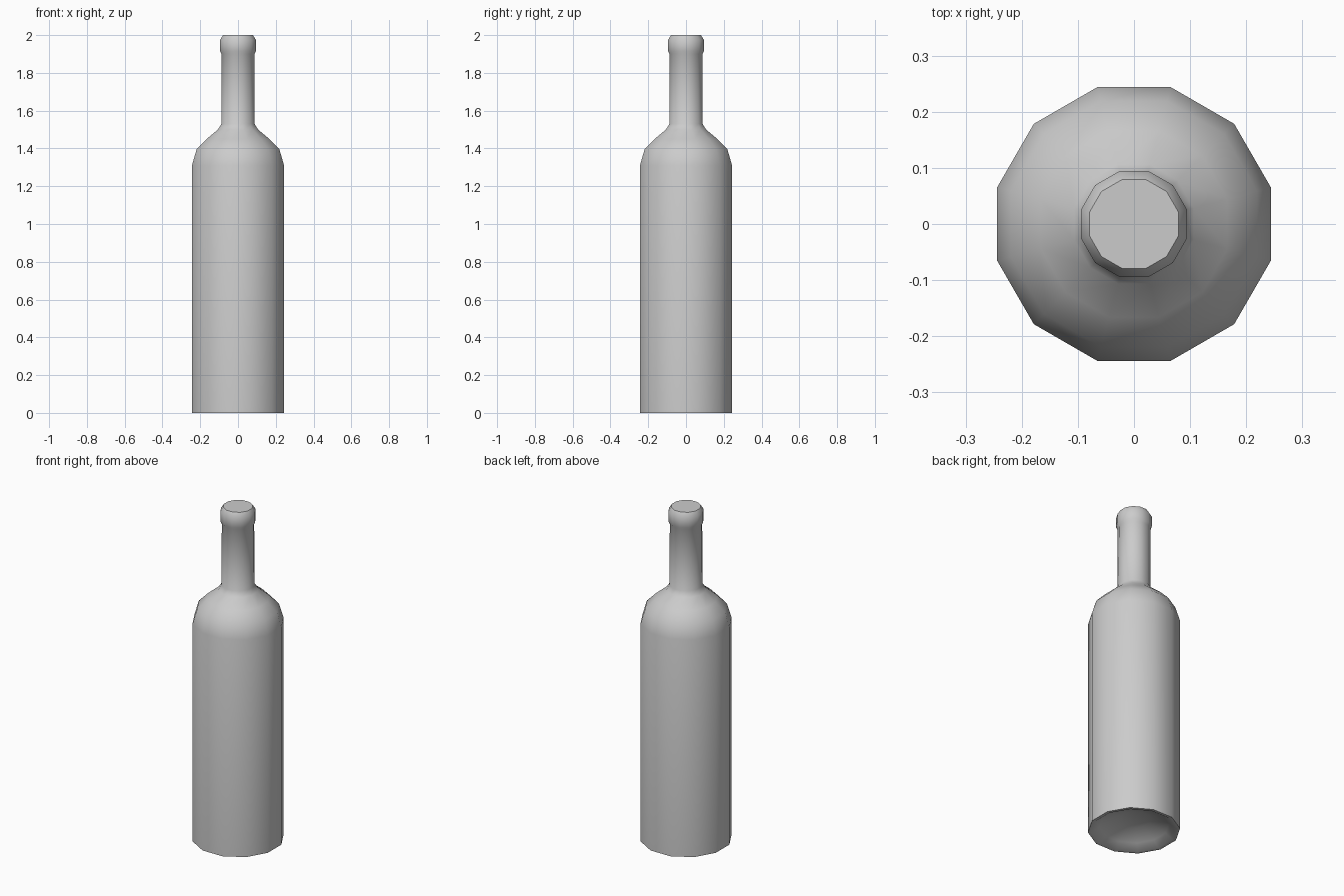
import bpy, bmesh, math

cube = bpy.data.objects.get("Cube")
if cube:
    bpy.data.objects.remove(cube, do_unlink=True)

SIDES = 12

glass = bpy.data.materials.new("grey glass")
glass.use_nodes = True
colour = (0.6, 0.6, 0.6, 1)
glass.diffuse_color = colour
glass.node_tree.nodes["Principled BSDF"].inputs["Base Color"].default_value = colour

# Radius and height, from the hollow base to the mouth
profile = [
    (0.09, 0.07), (0.19, 0.03), (0.235, 0.0),             # hollow base
    (0.2525, 0.0), (0.2525, 1.31),                        # body
    (0.227, 1.395), (0.172, 1.45), (0.11, 1.5),           # shoulder
    (0.091, 1.53), (0.09, 1.9),                           # neck
    (0.098, 1.915), (0.098, 1.975), (0.082, 2.0),         # lip
]


def lathe(name, points):
    """Turn a profile around z and close both ends."""
    bm = bmesh.new()
    rings = []
    for r, z in points:
        angles = [math.tau * (i + 0.5) / SIDES for i in range(SIDES)]
        rings.append([bm.verts.new((r * math.cos(a), r * math.sin(a), z)) for a in angles])
    for low, high in zip(rings, rings[1:]):
        for i in range(SIDES):
            j = (i + 1) % SIDES
            bm.faces.new((low[i], low[j], high[j], high[i]))
    bm.faces.new(rings[0][::-1])
    bm.faces.new(rings[-1])
    mesh = bpy.data.meshes.new(name)
    bm.to_mesh(mesh)
    bm.free()
    obj = bpy.data.objects.new(name, mesh)
    bpy.context.collection.objects.link(obj)
    return obj


bottle = lathe("bottle", profile)
bottle.data.materials.append(glass)
bpy.ops.object.select_all(action="DESELECT")
bottle.select_set(True)
bpy.context.view_layer.objects.active = bottle
bpy.ops.object.shade_smooth_by_angle(angle=math.radians(50))
